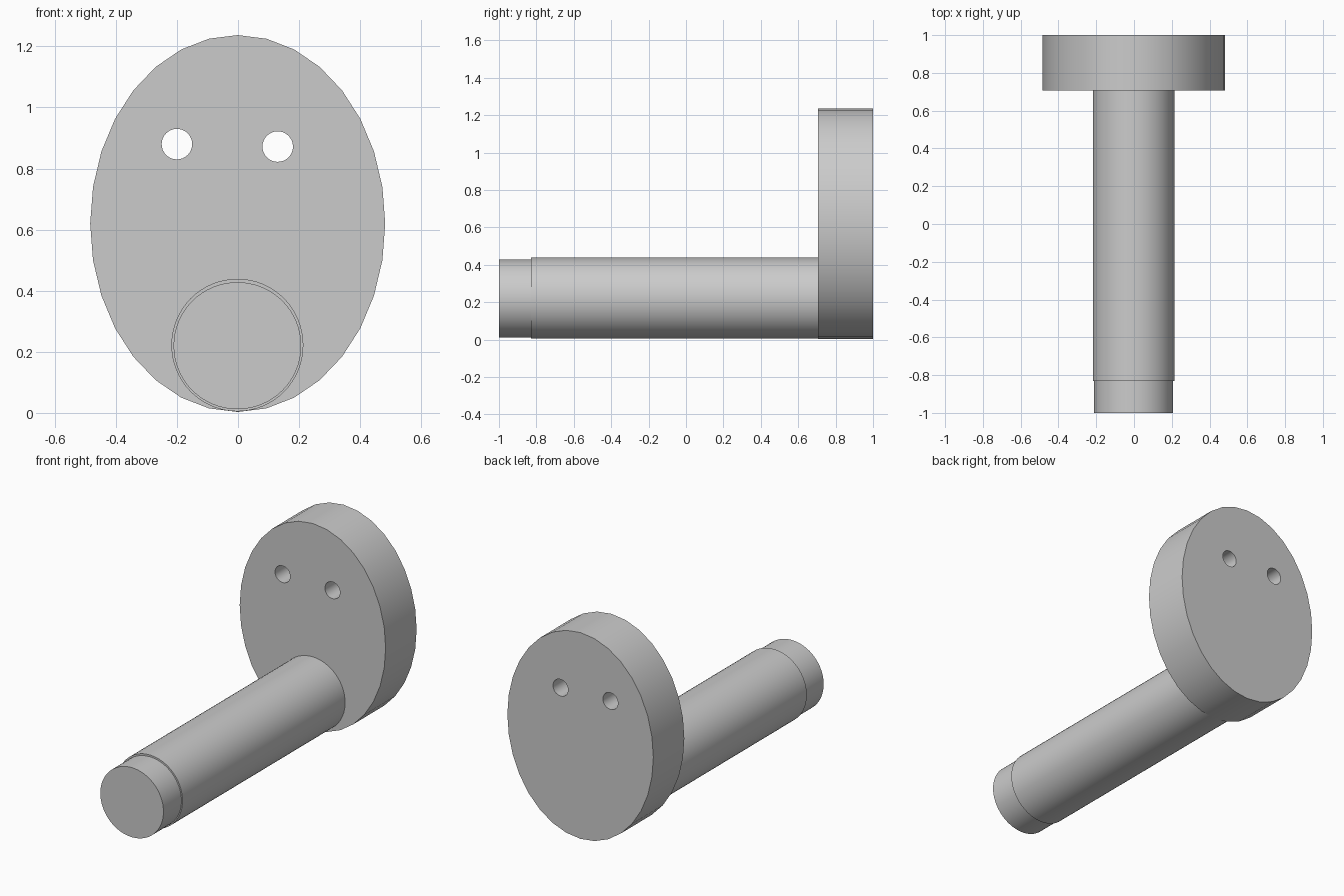
import bpy
from math import pi, radians

cube = bpy.data.objects.get("Cube")
if cube:
    bpy.data.objects.remove(cube, do_unlink=True)

grey = bpy.data.materials.new("plain_grey")
grey.use_nodes = True
grey.diffuse_color = (0.6, 0.6, 0.6, 1)
grey.node_tree.nodes["Principled BSDF"].inputs["Base Color"].default_value = (0.6, 0.6, 0.6, 1)


def rod(name, x, z, rx, rz, y0, y1, sides):
    """Elliptical cylinder lying along y, from y0 to y1."""
    bpy.ops.mesh.primitive_cylinder_add(vertices=sides, radius=1, depth=y1 - y0,
                                        location=(x, (y0 + y1) / 2, z),
                                        rotation=(pi / 2, 0, 0))
    ob = bpy.context.object
    ob.name = name
    ob.scale = (rx, rz, 1)
    bpy.ops.object.transform_apply(location=False, rotation=True, scale=True)
    ob.data.materials.append(grey)
    return ob


def smooth(ob):
    bpy.ops.object.select_all(action='DESELECT')
    ob.select_set(True)
    bpy.context.view_layer.objects.active = ob
    bpy.ops.object.shade_smooth_by_angle(angle=radians(30))


# Oval mounting plate with two through holes
plate = rod("oval_plate", -0.001, 0.62, 0.483, 0.617, 0.707, 1.0, 32)
for i, (x, z) in enumerate([(-0.2, 0.88), (0.13, 0.872)]):
    cutter = rod(f"hole_cutter_{i + 1}", x, z, 0.05, 0.05, 0.6, 1.1, 32)
    cutter.hide_render = True
    cut = plate.modifiers.new("hole", 'BOOLEAN')
    cut.object = cutter
    cut.solver = 'EXACT'
    bpy.context.view_layer.objects.active = plate
    bpy.ops.object.modifier_apply(modifier=cut.name)
    bpy.data.objects.remove(cutter, do_unlink=True)
smooth(plate)

# Round shaft and its slightly narrower tip
smooth(rod("shaft", -0.002, 0.222, 0.216, 0.217, -0.83, 0.72, 64))
smooth(rod("shaft_tip", -0.002, 0.22, 0.209, 0.208, -1.0, -0.82, 64))
